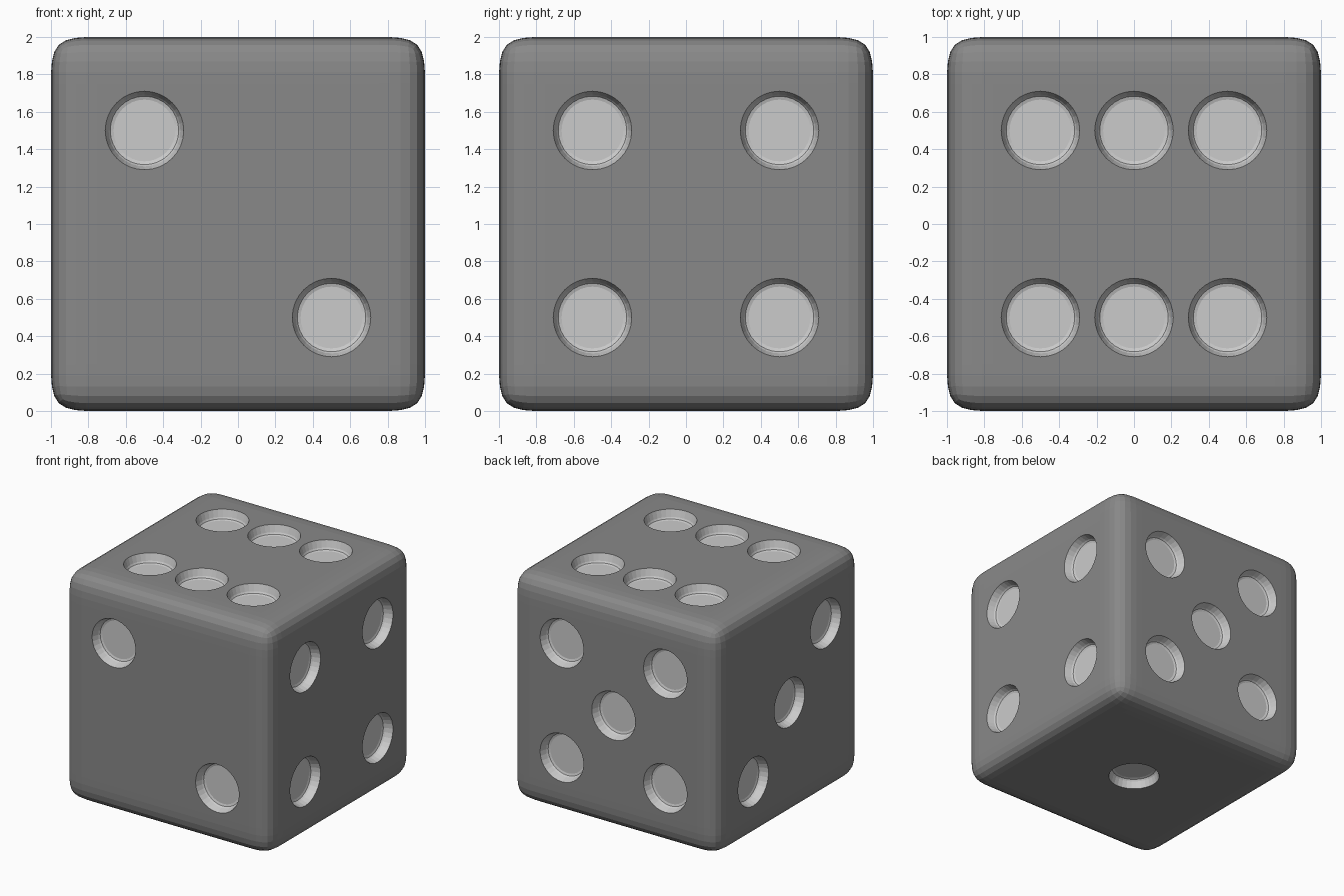
import bpy, bmesh, math
from mathutils import Vector

if "Cube" in bpy.data.objects:
    bpy.data.objects.remove(bpy.data.objects["Cube"])

CENTRE = Vector((0, 0, 1))


def material(name, shade):
    m = bpy.data.materials.new(name)
    m.diffuse_color = (shade, shade, shade, 1)
    m.use_nodes = True
    m.node_tree.nodes["Principled BSDF"].inputs["Base Color"].default_value = m.diffuse_color
    return m


MATS = [material("dark_grey", 0.25), material("light_grey", 0.8)]


def make_object(name, bm):
    me = bpy.data.meshes.new(name)
    bm.to_mesh(me)
    bm.free()
    ob = bpy.data.objects.new(name, me)
    bpy.context.collection.objects.link(ob)
    for m in MATS:
        me.materials.append(m)
    return ob


# Cube body with support loops near the edges, softened by subdivision
bm = bmesh.new()
bmesh.ops.create_cube(bm, size=2)
for axis in range(3):
    n = Vector((0, 0, 0))
    n[axis] = 1
    for d in (-0.75, -0.5, 0, 0.5, 0.75):
        bmesh.ops.bisect_plane(bm, geom=bm.verts[:] + bm.edges[:] + bm.faces[:],
                               plane_co=n * d, plane_no=n)
bmesh.ops.translate(bm, verts=bm.verts[:], vec=CENTRE)
body = make_object("die_body", bm)

# Pip layouts: normal, face right, face up, pip positions
X, Y, Z = Vector((1, 0, 0)), Vector((0, 1, 0)), Vector((0, 0, 1))
P = 0.5
corners = [(a, b) for a in (-P, P) for b in (-P, P)]
diagonal = [(-P, P), (P, -P)]
FACES = [
    (-Z, X, Y, [(0, 0)]),
    (-Y, X, Z, diagonal),
    (-X, Y, Z, diagonal + [(0, 0)]),
    (X, Y, Z, corners),
    (Y, X, Z, corners + [(0, 0)]),
    (Z, X, Y, corners + [(0, -P), (0, P)]),
]

# Turned pip profile (radius, height above the face)
PROFILE = [(0.21, 0.04), (0.21, 0.0), (0.192, -0.06), (0.183, -0.074), (0.165, -0.08)]
SIDES = 32


def add_pip(bm, n, u, v, a, b):
    base = CENTRE + n + u * a + v * b
    rings = []
    for r, h in PROFILE:
        rings.append([bm.verts.new(base + n * h
                      + u * (r * math.cos(2 * math.pi * i / SIDES))
                      + v * (r * math.sin(2 * math.pi * i / SIDES))) for i in range(SIDES)])
    bm.faces.new(rings[0])
    bm.faces.new(rings[-1])
    for lo, hi in zip(rings, rings[1:]):
        for i in range(SIDES):
            j = (i + 1) % SIDES
            bm.faces.new((lo[i], lo[j], hi[j], hi[i]))


# Pip cutter
bm = bmesh.new()
for n, u, v, pips in FACES:
    for a, b in pips:
        add_pip(bm, n, u, v, a, b)
bmesh.ops.recalc_face_normals(bm, faces=bm.faces[:])
for f in bm.faces:
    f.material_index = 1
cutter = make_object("pip_cutter", bm)
cutter.hide_render = True

# Soften the body, then carve the pips
sub = body.modifiers.new("soften", 'SUBSURF')
sub.levels = sub.render_levels = 2
cut = body.modifiers.new("pips", 'BOOLEAN')
cut.operation = 'DIFFERENCE'
cut.solver = 'EXACT'
cut.object = cutter
bpy.context.view_layer.objects.active = body
body.select_set(True)
for m in ("soften", "pips"):
    bpy.ops.object.modifier_apply(modifier=m)
bpy.data.objects.remove(cutter)
body.data.polygons.foreach_set("use_smooth", [False] * len(body.data.polygons))
